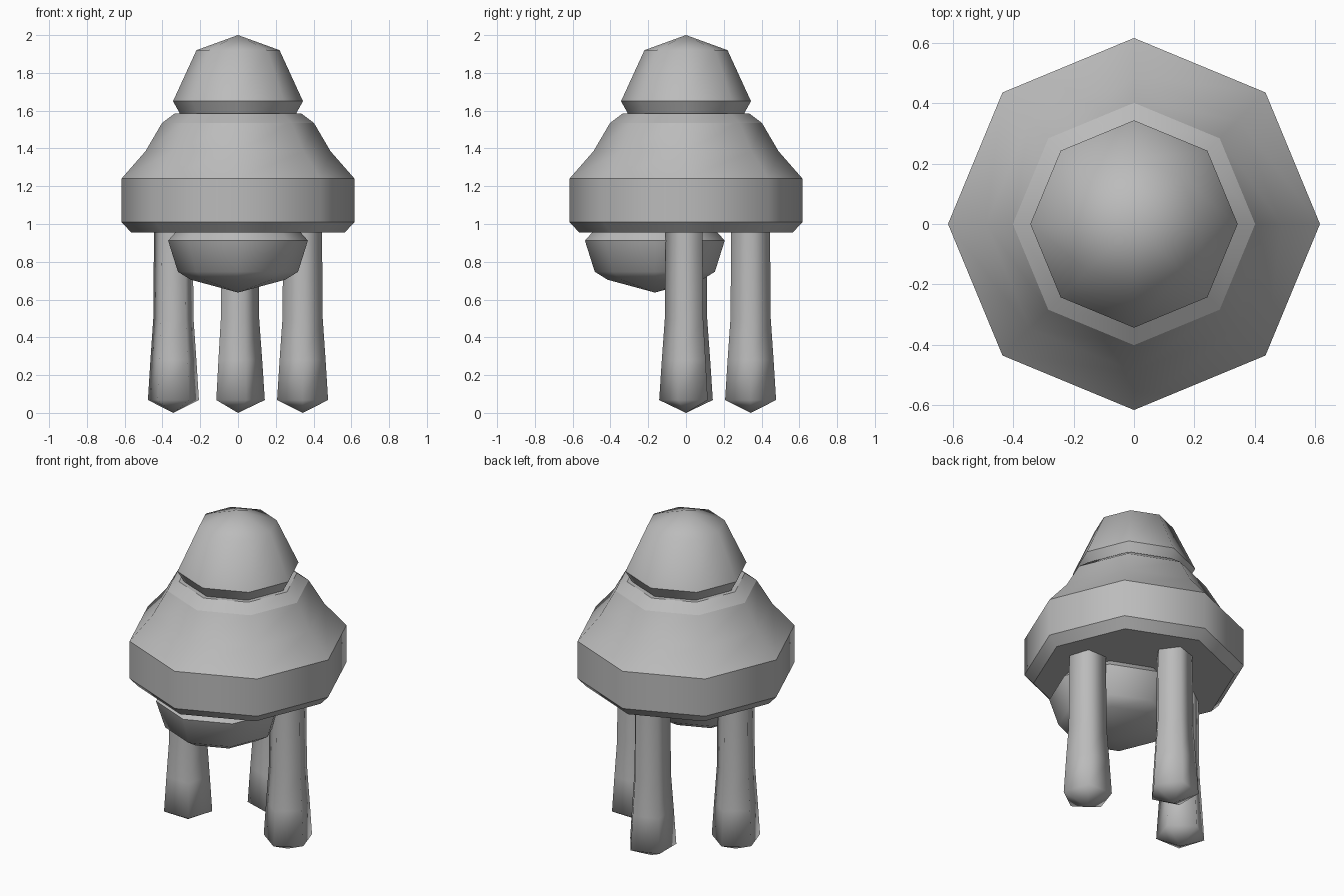
import bpy, bmesh, math

if "Cube" in bpy.data.objects:
    bpy.data.objects.remove(bpy.data.objects["Cube"])

grey = bpy.data.materials.new("grey")
grey.diffuse_color = (0.5, 0.5, 0.5, 1)
grey.use_nodes = True
grey.node_tree.nodes["Principled BSDF"].inputs["Base Color"].default_value = grey.diffuse_color


def lathe(name, profile, sides, sharp=(), centre=(0, 0), turn=0.0):
    """Spin (radius, z) points round a vertical axis; listed rings stay sharp."""
    bm = bmesh.new()
    rings = []
    for r, z in profile:
        if r == 0:
            rings.append([bm.verts.new((0, 0, z))] * sides)
        else:
            angles = [turn + math.tau * i / sides for i in range(sides)]
            rings.append([bm.verts.new((r * math.cos(a), r * math.sin(a), z)) for a in angles])
    for lo, hi in zip(rings, rings[1:]):
        for i in range(sides):
            j = (i + 1) % sides
            corners = list(dict.fromkeys((lo[i], lo[j], hi[j], hi[i])))
            bm.faces.new(corners).smooth = True
    # close open ends with flat caps
    for ring, (r, z) in ((rings[0], profile[0]), (rings[-1], profile[-1])):
        if r > 0:
            cap = bm.faces.new(ring)
            for e in cap.edges:
                e.smooth = False
    for k in sharp:
        for i in range(sides):
            bm.edges.get((rings[k][i], rings[k][(i + 1) % sides])).smooth = False
    bmesh.ops.recalc_face_normals(bm, faces=bm.faces)
    mesh = bpy.data.meshes.new(name)
    bm.to_mesh(mesh)
    bm.free()
    mesh.materials.append(grey)
    obj = bpy.data.objects.new(name, mesh)
    obj.location = (centre[0], centre[1], 0)
    bpy.context.collection.objects.link(obj)
    return obj


# wide flared body with a chamfered rim and shoulder
lathe("body", [(0.565, 0.955), (0.617, 1.01), (0.617, 1.24), (0.49, 1.385),
               (0.402, 1.535), (0.335, 1.585)], 8, sharp=(1, 2, 4))

# domed cap on top
lathe("head", [(0.305, 1.58), (0.344, 1.65), (0.22, 1.92), (0, 2.0)], 8, sharp=(1,))

# bowl hanging under the front
lathe("belly_bowl", [(0, 0.637), (0.25, 0.705), (0.318, 0.747), (0.37, 0.912),
                     (0.33, 0.957)], 8, sharp=(3,), centre=(0, -0.165))

# three five-sided legs, each a quarter turn from the next
for name, quarter in (("right_leg", 0), ("back_leg", 1), ("left_leg", 2)):
    a = quarter * math.pi / 2
    lathe(name, [(0, 0.0), (0.142, 0.068), (0.128, 0.28), (0.112, 0.5), (0.108, 0.958)], 5,
          centre=(0.342 * math.cos(a), 0.342 * math.sin(a)), turn=a - math.pi / 2)
